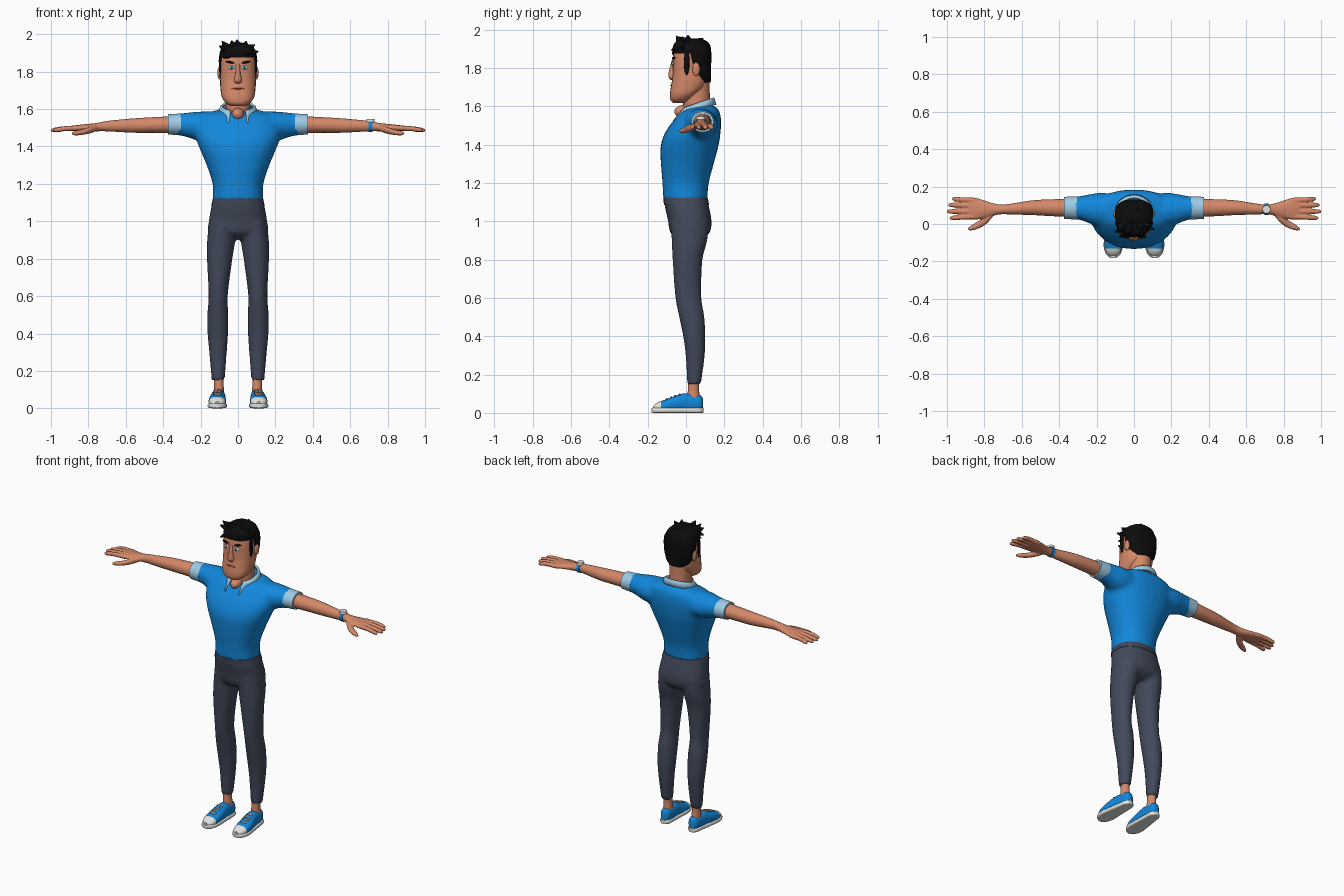
import bpy, bmesh, math
from mathutils import Vector, Matrix


def material(name, r, g, b):
    m = bpy.data.materials.new(name)
    m.diffuse_color = [((c / 255 + 0.055) / 1.055) ** 2.4 for c in (r, g, b)] + [1]
    return m


SKIN = material("skin", 212, 136, 104)
BLUE = material("bright blue", 18, 136, 220)
PALE = material("pale blue", 158, 203, 228)
CHARCOAL = material("charcoal", 66, 73, 90)
BLACK = material("black", 12, 12, 13)
WHITE = material("off white", 226, 226, 222)
TAN = material("tan lace", 176, 150, 128)
IRIS = material("iris blue", 60, 140, 175)
LIP = material("lip", 165, 92, 74)


def spline(rows, k=4):
    """Hermite interpolation of section rows; the first column is the parameter."""
    n = len(rows)

    def slope(i, c):
        a, b = rows[max(i - 1, 0)], rows[min(i + 1, n - 1)]
        return (b[c] - a[c]) / (b[0] - a[0])
    out = []
    for i in range(n - 1):
        p, q = rows[i], rows[i + 1]
        d = q[0] - p[0]
        for j in range(k):
            s = j / k
            row = [p[0] + s * d]
            for c in range(1, 5):
                row.append((2*s**3 - 3*s*s + 1) * p[c] + (3*s*s - 2*s**3) * q[c]
                           + d * ((s**3 - 2*s*s + s) * slope(i, c) + (s**3 - s*s) * slope(i + 1, c)))
            out.append(row)
    return out + [rows[-1]]


def loft(bm, rows, axis="z", p=2.0, n=28, flip=1):
    """Closed loft of superellipses; row = (position, centre u, centre v, radius u, radius v)."""
    rings = []
    for t, cu, cv, ru, rv in spline(rows):
        ring = []
        for i in range(n):
            a = 2 * math.pi * i / n
            c, s = math.cos(a), math.sin(a)
            u = cu + ru * math.copysign(abs(c) ** (2 / p), c)
            v = cv + rv * math.copysign(abs(s) ** (2 / p), s)
            co = {"z": (u, v, t), "x": (t * flip, u, v), "y": (u, t, v)}[axis]
            ring.append(bm.verts.new(co))
        rings.append(ring)
    for a, b in zip(rings, rings[1:]):
        for i in range(n):
            bm.faces.new((a[i], a[(i + 1) % n], b[(i + 1) % n], b[i]))
    bm.faces.new(rings[0])
    bm.faces.new(rings[-1])


def blob(bm, c, r, tilt=0):
    m = Matrix.Translation(c) @ Matrix.Rotation(tilt, 4, "Y") @ Matrix.Diagonal((*r, 1))
    bmesh.ops.create_uvsphere(bm, u_segments=20, v_segments=12, radius=1, matrix=m)


def spike(bm, base, tip, r):
    b, d = Vector(base), Vector(tip) - Vector(base)
    m = Matrix.Translation(b + d / 2) @ d.to_track_quat("Z", "Y").to_matrix().to_4x4()
    bmesh.ops.create_cone(bm, cap_ends=True, segments=10, radius1=r, radius2=0.002,
                          depth=d.length, matrix=m)


def finish(bm, name, *mats, voxel=0, smooth=4, mirror=False):
    bmesh.ops.recalc_face_normals(bm, faces=bm.faces[:])
    for f in bm.faces:
        f.smooth = True
    me = bpy.data.meshes.new(name)
    bm.to_mesh(me)
    bm.free()
    me.set_sharp_from_angle(angle=math.radians(45))
    for m in mats:
        me.materials.append(m)
    ob = bpy.data.objects.new(name, me)
    bpy.context.collection.objects.link(ob)
    if voxel:
        r = ob.modifiers.new("blend", "REMESH")
        r.mode, r.voxel_size, r.use_smooth_shade = "VOXEL", voxel, True
        s = ob.modifiers.new("soften", "SMOOTH")
        s.factor, s.iterations = 0.5, smooth
    if mirror:
        ob.modifiers.new("mirror", "MIRROR")
    return ob


def lofted(name, mat, rows, axis="z", p=2.0, mirror=False):
    bm = bmesh.new()
    loft(bm, rows, axis, p)
    return finish(bm, name, mat, mirror=mirror)


def blobs(name, mat, items, mirror=False):
    bm = bmesh.new()
    for it in items:
        blob(bm, *it)
    return finish(bm, name, mat, mirror=mirror)


# Shirt: torso and both sleeves blended together
bm = bmesh.new()
loft(bm, [(1.11, 0, -.004, .135, .115), (1.2, 0, -.002, .136, .121), (1.3, 0, .007, .168, .138),
          (1.4, 0, .02, .21, .151), (1.47, 0, .038, .232, .143), (1.53, 0, .061, .225, .122),
          (1.575, 0, .078, .18, .096), (1.592, 0, .09, .12, .07), (1.605, 0, .105, .08, .04)], p=2.2)
for side in (1, -1):
    loft(bm, [(.05, .072, 1.50, .09, .085), (.2, .077, 1.507, .088, .08), (.28, .085, 1.516, .066, .064),
              (.36, .086, 1.518, .057, .053)], "x", flip=side)
finish(bm, "shirt", BLUE, voxel=.011, smooth=8)
lofted("sleeve_cuffs", PALE, [(.305, .086, 1.518, .062, .058), (.374, .086, 1.518, .059, .054)],
       "x", mirror=True)

# Collar: open band with two pointed front flaps
bm = bmesh.new()
prev = None
for i in range(41):
    t = i / 20 - 1
    a, s = math.radians(90 + 152 * t), t ** 6
    x, y = .082 * math.cos(a), .062 + .078 * math.sin(a)
    z = 1.592 + .35 * y
    low = (x * 1.22, .062 + (y - .062) * 1.16 - .045 * s, z - .034 - .032 * s)
    cur = [bm.verts.new(c) for c in ((x, y, z), (x * 1.1, .062 + (y - .062) * 1.07, z - .006), low)]
    if prev:
        for k in range(2):
            bm.faces.new((prev[k], prev[k + 1], cur[k + 1], cur[k]))
    prev = cur
ob = finish(bm, "collar", PALE)
mod = ob.modifiers.new("thick", "SOLIDIFY")
mod.thickness, mod.offset = .012, 0

# Trousers: hips and two legs blended together
bm = bmesh.new()
loft(bm, [(1.125, 0, -.003, .129, .112), (1.08, 0, .004, .142, .115), (1.0, 0, .02, .156, .113),
          (.94, 0, .021, .158, .102), (.905, 0, .02, .11, .06)], p=2.3)
for s in (1, -1):
    loft(bm, [(1.0, .085 * s, .02, .068, .1), (.9, .09 * s, .018, .075, .093), (.8, .098 * s, .008, .068, .078),
              (.6, .106 * s, .0125, .051, .068), (.5, .108 * s, .03, .056, .066), (.4, .108 * s, .043, .055, .058),
              (.3, .107 * s, .048, .047, .05), (.15, .106 * s, .042, .035, .036)])
finish(bm, "trousers", CHARCOAL, voxel=.01, smooth=5)
lofted("waistband", CHARCOAL, [(1.085, 0, .003, .143, .118), (1.122, 0, -.003, .134, .116)], p=2.3)

# Ankles and shoes
lofted("ankles", SKIN, [(.06, .102, .04, .03, .036), (.11, .102, .039, .026, .03),
                        (.18, .104, .04, .026, .028)], mirror=True)
bm = bmesh.new()
loft(bm, [(-.172, .111, .024, .018, .012), (-.15, .111, .03, .038, .024), (-.11, .111, .036, .046, .032),
          (-.06, .109, .045, .044, .042), (-.01, .105, .052, .038, .05), (.04, .102, .05, .035, .047),
          (.075, .101, .05, .029, .043), (.088, .101, .045, .016, .032)], "y", p=2.3)
for f in bm.faces:
    f.material_index = int(f.calc_center_median().y < -.125)
finish(bm, "shoe_uppers", BLUE, WHITE, mirror=True)
lofted("shoe_soles", WHITE, [(-.181, .111, .014, .014, .012), (-.165, .111, .014, .036, .014),
                             (-.12, .111, .014, .051, .014), (-.05, .108, .014, .047, .014),
                             (.03, .103, .014, .039, .014), (.075, .101, .014, .033, .014),
                             (.092, .101, .014, .016, .013)], "y", p=4, mirror=True)
blobs("shoe_laces", TAN, [((.109, y, z), (.024, .006, .007))
                          for y, z in ((-.1, .07), (-.078, .079), (-.056, .087), (-.034, .094))], mirror=True)

# Arms, palms and fingers blended together
bm = bmesh.new()
loft(bm, [(.34, .086, 1.517, .048, .045), (.45, .087, 1.515, .045, .042), (.55, .087, 1.512, .039, .039),
          (.65, .08, 1.51, .03, .032), (.71, .078, 1.508, .026, .027), (.76, .078, 1.503, .035, .022),
          (.82, .08, 1.5, .053, .019), (.87, .083, 1.497, .06, .016), (.89, .083, 1.496, .052, .011)], "x")
for y0, y1, tip in ((.125, .134, .972), (.097, .102, .992), (.067, .067, 1.0), (.04, .032, .985)):
    loft(bm, [(.84, y0, 1.498, .014, .014), (.92, (y0 + y1) / 2, 1.496, .0135, .0135),
              (tip - .012, y1, 1.488, .0115, .011), (tip + .002, y1, 1.486, .005, .005)], "x", n=14)
loft(bm, [(.75, .062, 1.5, .018, .016), (.79, .025, 1.488, .025, .018), (.83, -.003, 1.477, .021, .015),
          (.87, -.021, 1.471, .014, .012), (.888, -.028, 1.469, .006, .006)], "x", n=16)
finish(bm, "arms_and_hands", SKIN, voxel=.005, smooth=2, mirror=True)

# Wrist watch on one arm
lofted("watch_band", BLUE, [(.698, .078, 1.508, .031, .031), (.718, .078, 1.508, .031, .031)], "x")
lofted("watch_case", WHITE, [(1.532, .708, .078, .023, .023), (1.547, .708, .078, .021, .021)])

# Neck, chest opening, head, nose and ears
lofted("neck", SKIN, [(1.54, 0, .06, .07, .07), (1.62, 0, .055, .064, .07), (1.74, 0, .053, .066, .07)])
blobs("open_neckline", SKIN, [((0, -.006, 1.572), (.034, .055, .035))])
lofted("head", SKIN, [(1.616, 0, -.035, .035, .03), (1.63, 0, -.03, .062, .05), (1.66, 0, -.0125, .085, .071),
                      (1.7, 0, .01, .093, .089), (1.75, 0, .021, .096, .092), (1.8, 0, .025, .096, .095),
                      (1.85, 0, .026, .094, .095), (1.9, 0, .027, .084, .085), (1.925, 0, .03, .06, .06),
                      (1.935, 0, .03, .03, .03)], p=2.4)
lofted("nose", SKIN, [(1.736, 0, -.07, .01, .008), (1.748, 0, -.072, .021, .017), (1.76, 0, -.073, .02, .019),
                      (1.79, 0, -.07, .013, .018), (1.84, 0, -.062, .011, .012)])
blobs("ears", SKIN, [((.098, .053, 1.793), (.012, .02, .036))], mirror=True)

# Eyes, brows and mouth
blobs("eye_whites", WHITE, [((.036, -.066, 1.822), (.019, .007, .01))], mirror=True)
blobs("irises", IRIS, [((.035, -.0705, 1.822), (.0085, .004, .0085))], mirror=True)
blobs("pupils", BLACK, [((.035, -.0735, 1.822), (.004, .002, .004))], mirror=True)
blobs("eyebrows", BLACK, [((.042, -.064, 1.85), (.026, .01, .006), -.2)], mirror=True)
blobs("mouth", LIP, [((0, -.077, 1.709), (.034, .006, .0035))])

# Hair: back shell, top cap, sideburns and spiky tufts
bm = bmesh.new()
loft(bm, [(1.725, 0, .085, .055, .044), (1.75, 0, .067, .083, .063), (1.8, 0, .064, .099, .067),
          (1.88, 0, .06, .102, .072), (1.91, 0, .055, .09, .07)], p=2.3)
loft(bm, [(1.876, 0, .03, .097, .1), (1.9, 0, .03, .098, .1), (1.925, 0, .03, .087, .092),
          (1.945, 0, .03, .06, .068), (1.953, 0, .03, .025, .03)], p=2.3)
for s in (1, -1):
    blob(bm, (.093 * s, .004, 1.825), (.008, .015, .066))
for base, tip, r in [
        ((-.05, -.01, 1.91), (-.1, -.045, 1.938), .035), ((-.05, 0, 1.915), (-.086, -.035, 1.964), .035),
        ((-.02, -.02, 1.915), (-.035, -.05, 1.967), .04), ((0, .01, 1.92), (-.005, .01, 1.972), .045),
        ((.03, 0, 1.915), (.045, -.02, 1.964), .04), ((.04, .01, 1.91), (.09, -.01, 1.945), .04),
        ((.05, 0, 1.9), (.109, -.03, 1.908), .03), ((0, .05, 1.92), (.02, .09, 1.955), .04),
        ((.01, -.03, 1.9), (.06, -.078, 1.893), .028), ((-.03, -.04, 1.9), (-.08, -.072, 1.872), .03)]:
    spike(bm, base, tip, r)
finish(bm, "hair", BLACK)
